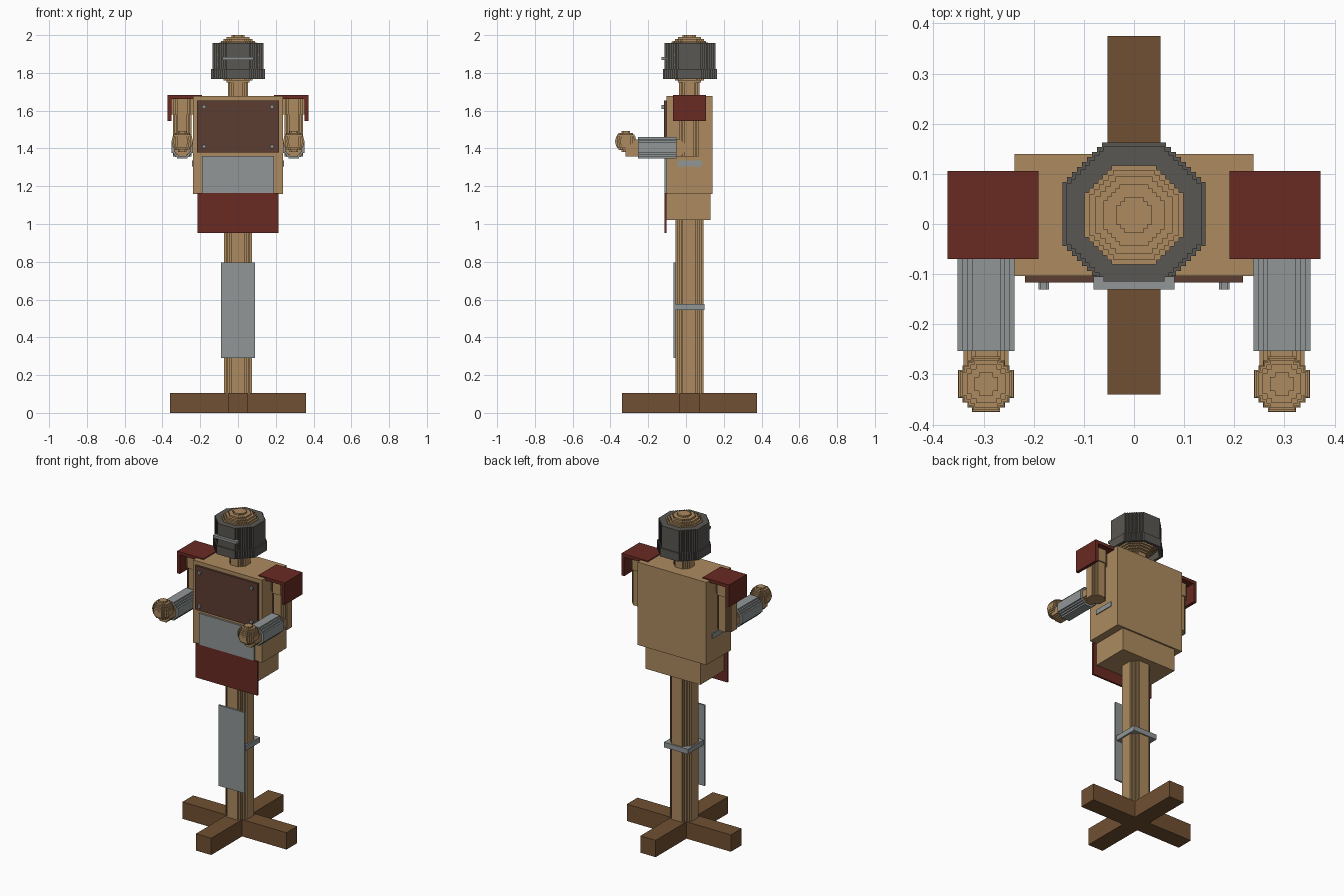
import bpy, bmesh, math
from mathutils import Vector, Matrix

if "Cube" in bpy.data.objects:
    bpy.data.objects.remove(bpy.data.objects["Cube"])

STEP = 0.01
CY = 0.018  # depth of the central post axis


def material(name, rgb):
    m = bpy.data.materials.new(name)
    m.diffuse_color = (*rgb, 1)
    m.use_nodes = True
    m.node_tree.nodes["Principled BSDF"].inputs["Base Color"].default_value = m.diffuse_color
    return m


TAN = material("tan_wood", (0.418, 0.258, 0.117))
BROWN = material("brown_wood", (0.162, 0.080, 0.032))
IRON = material("dark_iron", (0.102, 0.095, 0.084))
STEEL = material("light_steel", (0.283, 0.305, 0.305))
RED = material("red_cloth", (0.144, 0.023, 0.016))
LEATHER = material("dark_leather", (0.107, 0.048, 0.032))


def finish(name, bm, mat):
    bmesh.ops.recalc_face_normals(bm, faces=bm.faces)
    me = bpy.data.meshes.new(name)
    bm.to_mesh(me)
    bm.free()
    me.materials.append(mat)
    ob = bpy.data.objects.new(name, me)
    bpy.context.collection.objects.link(ob)
    return ob


def box(name, x, y, z, mat):
    """Box from (min, max) pairs."""
    bm = bmesh.new()
    bmesh.ops.create_cube(bm, size=1)
    for v in bm.verts:
        v.co = [a + (b - a) * (c + 0.5) for (a, b), c in zip((x, y, z), v.co)]
    return finish(name, bm, mat)


def stepped_octagon(r):
    """Octagon whose diagonal sides are small stairs."""
    a = r * math.tan(math.pi / 8)
    n = max(1, round((r - a) / STEP))
    d = (r - a) / (n + 0.5)
    a = r - n * d
    quarter = [(r, a)]
    for k in range(n):
        quarter += [(r - (k + 1) * d, a + k * d), (r - (k + 1) * d, a + (k + 1) * d)]
    pts = []
    for q in range(4):
        for x, y in quarter:
            for _ in range(q):
                x, y = -y, x
            pts.append((x, y))
    return pts


def add_prism(bm, r, z0, z1, inner=0):
    """Stepped prism, or a tube when an inner radius is given."""
    pts = stepped_octagon(r)
    n = len(pts)

    def loop(s, z):
        return [bm.verts.new((x * s, y * s, z)) for x, y in pts]

    def bridge(p, q):
        for i in range(n):
            j = (i + 1) % n
            bm.faces.new((p[i], p[j], q[j], q[i]))

    lo, hi = loop(1, z0), loop(1, z1)
    bridge(lo, hi)
    if inner:
        lo2, hi2 = loop(inner / r, z0), loop(inner / r, z1)
        bridge(hi, hi2)
        bridge(hi2, lo2)
        bridge(lo2, lo)
    else:
        bm.faces.new(lo[::-1])
        bm.faces.new(hi)


def column(name, x, y, sections, mat):
    """Upright stack of (radius, bottom, top, inner radius) prisms."""
    bm = bmesh.new()
    for s in sections:
        add_prism(bm, *s)
    bmesh.ops.translate(bm, verts=bm.verts, vec=(x, y, 0))
    return finish(name, bm, mat)


def rod(name, x, z, r, y0, y1, mat):
    """Stepped prism lying front to back."""
    bm = bmesh.new()
    add_prism(bm, r, -y1, -y0)
    bmesh.ops.rotate(bm, verts=bm.verts, matrix=Matrix.Rotation(math.pi / 2, 3, 'X'))
    bmesh.ops.translate(bm, verts=bm.verts, vec=(x, 0, z))
    return finish(name, bm, mat)


def ball(name, center, r, mat):
    """Stepped ball of stacked layers."""
    n = round(2 * r / STEP)
    h = 2 * r / n
    layers = []
    for i in range(n):
        m = -r + (i + 0.5) * h
        layers.append((math.sqrt(r * r - m * m), center[2] + m - h / 2, center[2] + m + h / 2))
    return column(name, center[0], center[1], layers, mat)


# Crossed base and post
box("base_beam_side", (-0.36, 0.36), (CY - 0.053, CY + 0.053), (0, 0.105), BROWN)
box("base_beam_front", (-0.053, 0.053), (-0.34, CY - 0.053), (0, 0.105), BROWN)
box("base_beam_back", (-0.053, 0.053), (CY + 0.053, 0.375), (0, 0.105), BROWN)
column("post", 0, CY, [(0.074, 0.10, 1.03)], TAN)

# Shin guard and strap
box("shin_plate", (-0.09, 0.09), (-0.065, -0.055), (0.29, 0.795), STEEL)
box("shin_strap", (-0.083, 0.083), (-0.06, 0.099), (0.545, 0.577), STEEL)

# Body with front armour
box("hips", (-0.19, 0.19), (-0.102, 0.13), (1.02, 1.165), TAN)
box("torso", (-0.238, 0.238), (-0.104, 0.14), (1.16, 1.677), TAN)
box("apron", (-0.214, 0.214), (-0.114, -0.102), (0.953, 1.165), RED)
box("belly_plate", (-0.19, 0.19), (-0.115, -0.102), (1.165, 1.36), STEEL)
box("breast_plate", (-0.217, 0.217), (-0.117, -0.102), (1.378, 1.653), LEATHER)

# Neck, head and helmet
column("neck", 0, CY, [(0.054, 1.67, 1.78)], TAN)
ball("head", (0, CY, 1.87), 0.13, TAN)
column("helmet", 0, CY + 0.002,
       [(0.143, 1.768, 1.82, 0.127), (0.135, 1.82, 1.945, 0.127),
        (0.135, 1.945, 1.957, 0.088)], IRON)
box("visor_bar", (-0.081, 0.081), (-0.131, -0.105), (1.868, 1.884), STEEL)

# Mirrored shoulder, arm and side parts
for side, s in (("left", 1), ("right", -1)):
    def span(a, b):
        return tuple(sorted((a * s, b * s)))

    X = 0.295 * s
    box(f"shoulder_top_{side}", span(0.19, 0.372), (-0.07, 0.106), (1.663, 1.683), RED)
    box(f"shoulder_flap_{side}", span(0.353, 0.372), (-0.07, 0.106), (1.545, 1.663), RED)
    column(f"upper_arm_{side}", X, CY - 0.002,
           [(0.050, 1.358, 1.58), (0.057, 1.58, 1.664)], TAN)
    rod(f"forearm_{side}", X, 1.403, 0.045, -0.32, 0.0, TAN)
    rod(f"bracer_{side}", X, 1.403, 0.057, -0.253, -0.05, STEEL)
    ball(f"hand_{side}", (X, -0.319, 1.437), 0.056, TAN)
    box(f"side_buckle_{side}", span(0.236, 0.243), (-0.045, 0.085), (1.305, 1.335), STEEL)
    for z in (1.41, 1.62):
        rod(f"rivet_{side}", 0.18 * s, z, 0.01, -0.131, -0.11, STEEL)
